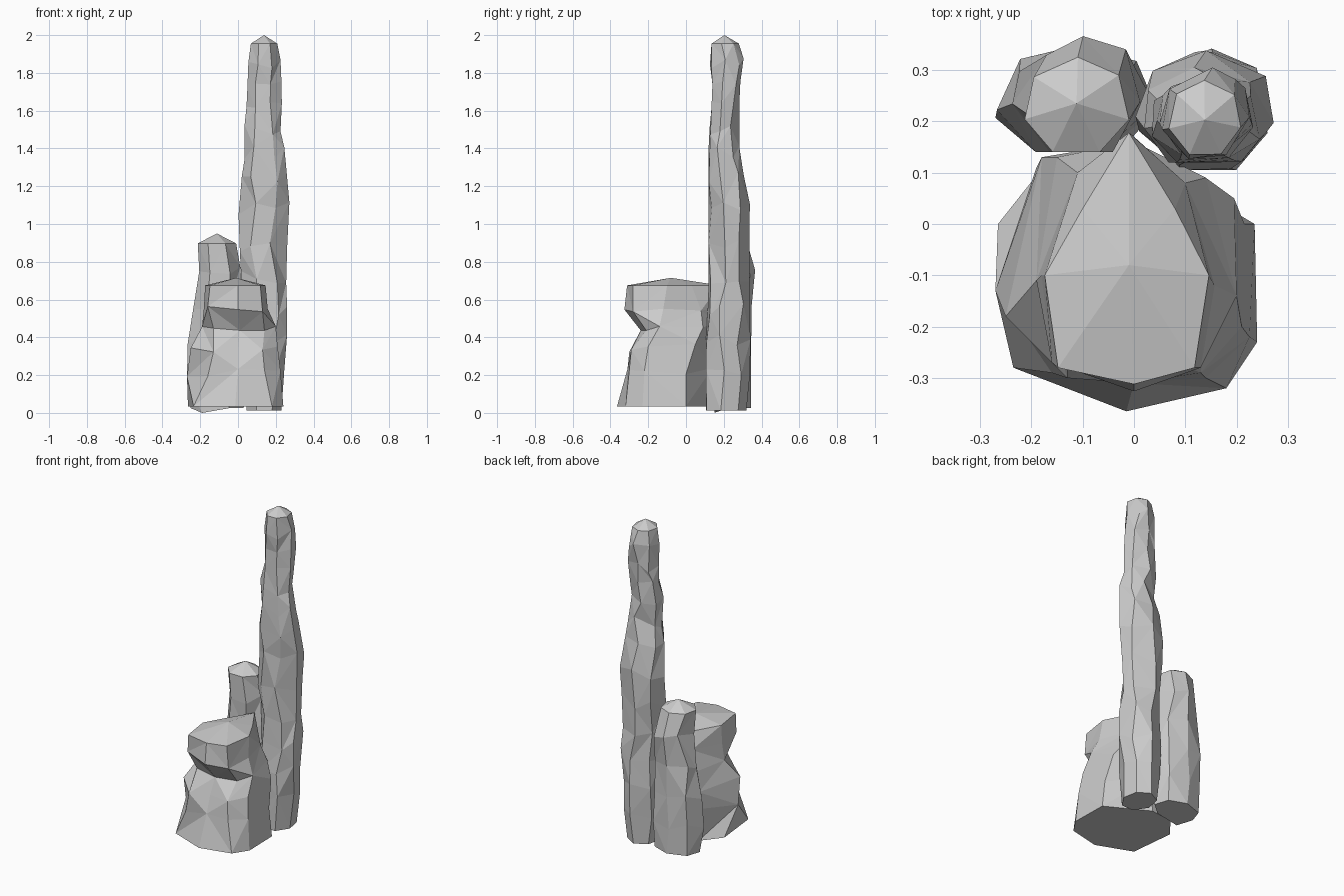
import bpy, bmesh, math, random


def loft(name, rings, tip):
    """Triangulated faceted rock from rings of 3D points, flat base, pointed cap."""
    bm = bmesh.new()
    vr = [[bm.verts.new(p) for p in ring] for ring in rings]
    n = len(vr[0])
    bm.faces.new(vr[0])
    for k, (a, b) in enumerate(zip(vr, vr[1:])):
        for i in range(n):
            j = (i + 1) % n
            if (i + k) % 2:
                bm.faces.new((a[i], a[j], b[j]))
                bm.faces.new((a[i], b[j], b[i]))
            else:
                bm.faces.new((a[i], a[j], b[i]))
                bm.faces.new((a[j], b[j], b[i]))
    top = bm.verts.new(tip)
    for i in range(n):
        bm.faces.new((vr[-1][i], vr[-1][(i + 1) % n], top))
    bmesh.ops.recalc_face_normals(bm, faces=bm.faces)
    me = bpy.data.meshes.new(name)
    bm.to_mesh(me)
    bm.free()
    ob = bpy.data.objects.new(name, me)
    bpy.context.collection.objects.link(ob)
    return ob


def rough_rings(spec, sides, seed, turn, rough, dz):
    """Rings of irregular points fitted to (z, xmin, xmax, ymin, ymax)."""
    rng = random.Random(seed)
    out = []
    for k, (z, x0, x1, y0, y1) in enumerate(spec):
        end = k in (0, len(spec) - 1)
        e = 0.2 if end else 1
        pts = []
        for i in range(sides):
            a = math.pi / 2 + 2 * math.pi * (i + e * rng.uniform(-turn, turn)) / sides
            s = 1 + e * rng.uniform(-rough, rough)
            pts.append((s * math.cos(a), s * math.sin(a)))
        xs, ys = [p[0] for p in pts], [p[1] for p in pts]
        fit = lambda v, vs, lo, hi: lo + (hi - lo) * (v - min(vs)) / (max(vs) - min(vs))
        out.append([(fit(x, xs, x0, x1), fit(y, ys, y0, y1),
                     z + (0 if end else rng.uniform(-dz, dz))) for x, y in pts])
    return out


# tall pillar
tall = [
    (0.012, 0.045, 0.23, 0.105, 0.32), (0.20, 0.04, 0.245, 0.105, 0.338),
    (0.38, 0.03, 0.26, 0.105, 0.342), (0.55, 0.025, 0.26, 0.115, 0.335),
    (0.72, 0.015, 0.255, 0.12, 0.335), (0.88, 0.01, 0.26, 0.12, 0.335),
    (1.08, 0.003, 0.272, 0.12, 0.338), (1.24, 0.02, 0.258, 0.12, 0.305),
    (1.38, 0.035, 0.245, 0.12, 0.282), (1.50, 0.035, 0.225, 0.125, 0.282),
    (1.62, 0.045, 0.232, 0.135, 0.282), (1.74, 0.05, 0.23, 0.14, 0.288),
    (1.85, 0.055, 0.225, 0.127, 0.305), (1.955, 0.068, 0.208, 0.135, 0.28)]
loft("tall_pillar", rough_rings(tall, 7, 4, 0.2, 0.06, 0.035), (0.138, 0.203, 2.0))

# short pillar, spreading toward the base
short = [
    (0.025, -0.25, 0.03, 0.15, 0.345), (0.20, -0.27, 0.045, 0.145, 0.345),
    (0.38, -0.267, 0.045, 0.14, 0.345), (0.57, -0.237, 0.025, 0.14, 0.348),
    (0.75, -0.205, 0.012, 0.14, 0.366), (0.897, -0.213, -0.01, 0.14, 0.325)]
rings = rough_rings(short, 7, 21, 0.15, 0.06, 0.03)
low = min(range(7), key=lambda i: abs(rings[0][i][0] + 0.19))
rings[0][low] = (-0.19, rings[0][low][1], 0.0)
loft("short_pillar", rings, (-0.112, 0.235, 0.95))

# front boulder with jagged ledges: outlines run back, left, front, right
outlines = [
    (0.035, [(-.02, .14), (-.17, .12), (-.265, 0), (-.235, -.28),
             (-.015, -.365), (.18, -.32), (.24, -.23), (.235, 0)]),
    (0.215, [(0, .14), (-.19, .11), (-.27, -.13), (-.16, -.29),
             (0, -.31), (.14, -.30), (.225, -.22), (.215, 0)]),
    (0.34, [(0, .15), (-.18, .13), (-.25, -.18), (-.13, -.30),
            (0, -.275), (.13, -.29), (.21, -.20), (.195, .05)]),
    (0.46, [(0, .16), (-.15, .13), (-.19, -.11), (-.13, -.22),
            (.01, -.24), (.14, -.21), (.20, -.14), (.14, .09)]),
    (0.56, [(0, .17), (-.11, .10), (-.18, -.10), (-.16, -.27),
            (0, -.326), (.13, -.28), (.157, -.12), (.10, .08)]),
    (0.675, [(-.01, .178), (-.10, .03), (-.174, -.10), (-.148, -.28),
             (0, -.312), (.118, -.28), (.146, -.10), (.08, .03)])]
rng = random.Random(2)
boulder = [[(x, y, z + (rng.uniform(-.025, .025) if 0 < k < 5 else 0))
            for x, y in pts] for k, (z, pts) in enumerate(outlines)]
loft("front_boulder", boulder, (-0.01, -0.08, 0.715))
